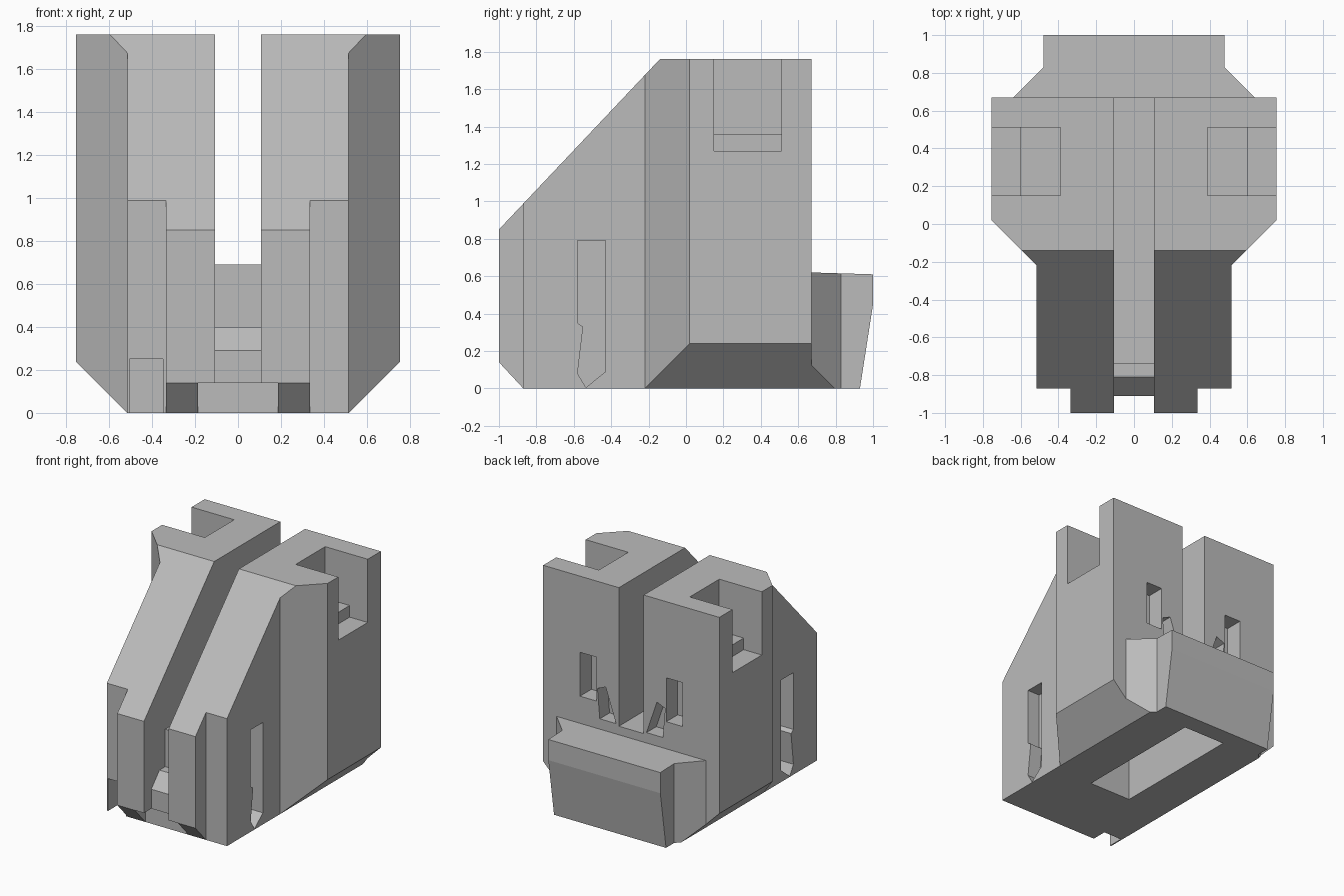
import bpy, bmesh
from mathutils import Vector

if "Cube" in bpy.data.objects:
    bpy.data.objects.remove(bpy.data.objects["Cube"], do_unlink=True)

grey = bpy.data.materials.new("matte_grey")
grey.use_nodes = True
grey.diffuse_color = (0.5, 0.5, 0.5, 1)
grey.node_tree.nodes["Principled BSDF"].inputs["Base Color"].default_value = (0.5, 0.5, 0.5, 1)


def prism(name, points, axis, lo, hi):
    """Extrude a 2D outline along an axis; outline uses the other two axes in order."""
    def place(a, b):
        return {"x": (lo, a, b), "y": (a, lo, b), "z": (a, b, lo)}[axis]
    bm = bmesh.new()
    face = bm.faces.new([bm.verts.new(place(*p)) for p in points])
    out = bmesh.ops.extrude_face_region(bm, geom=[face])
    shift = Vector([hi - lo if axis == k else 0 for k in "xyz"])
    bmesh.ops.translate(bm, vec=shift, verts=[v for v in out["geom"] if isinstance(v, bmesh.types.BMVert)])
    bmesh.ops.recalc_face_normals(bm, faces=bm.faces)
    mesh = bpy.data.meshes.new(name)
    bm.to_mesh(mesh)
    bm.free()
    mesh.materials.append(grey)
    obj = bpy.data.objects.new(name, mesh)
    bpy.context.collection.objects.link(obj)
    return obj


def box(name, x, y, z):
    return prism(name, [(x[0], y[0]), (x[1], y[0]), (x[1], y[1]), (x[0], y[1])], "z", *z)


def combine(target, tool, operation):
    mod = target.modifiers.new("shape", "BOOLEAN")
    mod.operation, mod.solver, mod.object = operation, "EXACT", tool
    bpy.context.view_layer.objects.active = target
    bpy.ops.object.modifier_apply(modifier=mod.name)
    bpy.data.objects.remove(tool, do_unlink=True)


def mirrored(half):
    return half + [(-x, y) for x, y in reversed(half)]


def cut(tool):
    combine(body, tool, "DIFFERENCE")


# Main body: plan outline trimmed by the side profile
body = prism("housing", mirrored([(.105, -1.02), (.335, -1.02), (.335, -.87), (.515, -.87),
                                  (.515, -.22), (.755, .02), (.755, .67)]), "z", -.1, 1.9)
combine(body, prism("side_profile", [(-.87, 0), (-1, .14), (-1, .85), (-.14, 1.76), (1.2, 1.76), (1.2, 0)],
                    "x", -1, 1), "INTERSECT")

# Rear foot with flared sides and a leaning back
foot = prism("rear_foot", mirrored([(.64, .55), (.64, .67), (.48, .83), (.48, 1.1)]), "z", -.1, .9)
combine(foot, prism("foot_profile", [(.5, 0), (.93, 0), (1, .45), (1, .61), (.5, .625)], "x", -1, 1), "INTERSECT")
combine(body, foot, "UNION")

# Bevelled lower edges
combine(body, prism("front_profile", mirrored([(.515, 0), (.755, .24), (.755, 1.8)]), "y", -1.5, 1.5), "INTERSECT")

# Centre gap leaving a stepped tongue
cut(prism("gap", [(-1.2, -.1), (-.87, -.1), (-.87, .05), (-.91, .05), (-.91, .29), (-.81, .4), (-.74, .4),
                  (-.74, .69), (1.2, .685), (1.2, 1.9), (-1.2, 1.9)], "x", -.106, .106))
cut(box("chin_relief", (-.185, .185), (-1.2, -.87), (-.1, .14)))

# Window in the underside
cut(box("bottom_window", (-.18, .18), (-.27, .79), (-.1, .5)))

# Front corner pocket
cut(box("corner_pocket", (-.505, -.35), (-1.2, -.75), (-.1, .25)))

for s in (-1, 1):
    def span(a, b):
        return tuple(sorted((s * a, s * b)))
    # Stepped pocket open to the top and side
    cut(box("top_pocket", span(.39, .9), (.15, .51), (1.36, 1.9)))
    cut(box("pocket_step", span(.6, .9), (.15, .51), (1.27, 1.5)))
    # Side latch slot with a tapered lower end
    cut(prism("side_slot", [(-.58, .79), (-.58, .35), (-.55, .33), (-.58, .08), (-.535, .005),
                            (-.43, .09), (-.43, .79)], "x", *span(.41, .6)))
    # Rear slots: upper rectangle and lower tapered one
    cut(box("rear_slot", span(.3, .44), (.53, .9), (.83, 1.17)))
    cut(prism("rear_catch", [(s * .13, .7), (s * .27, .7), (s * .29, .93), (s * .22, .96)], "y", .55, .9))
